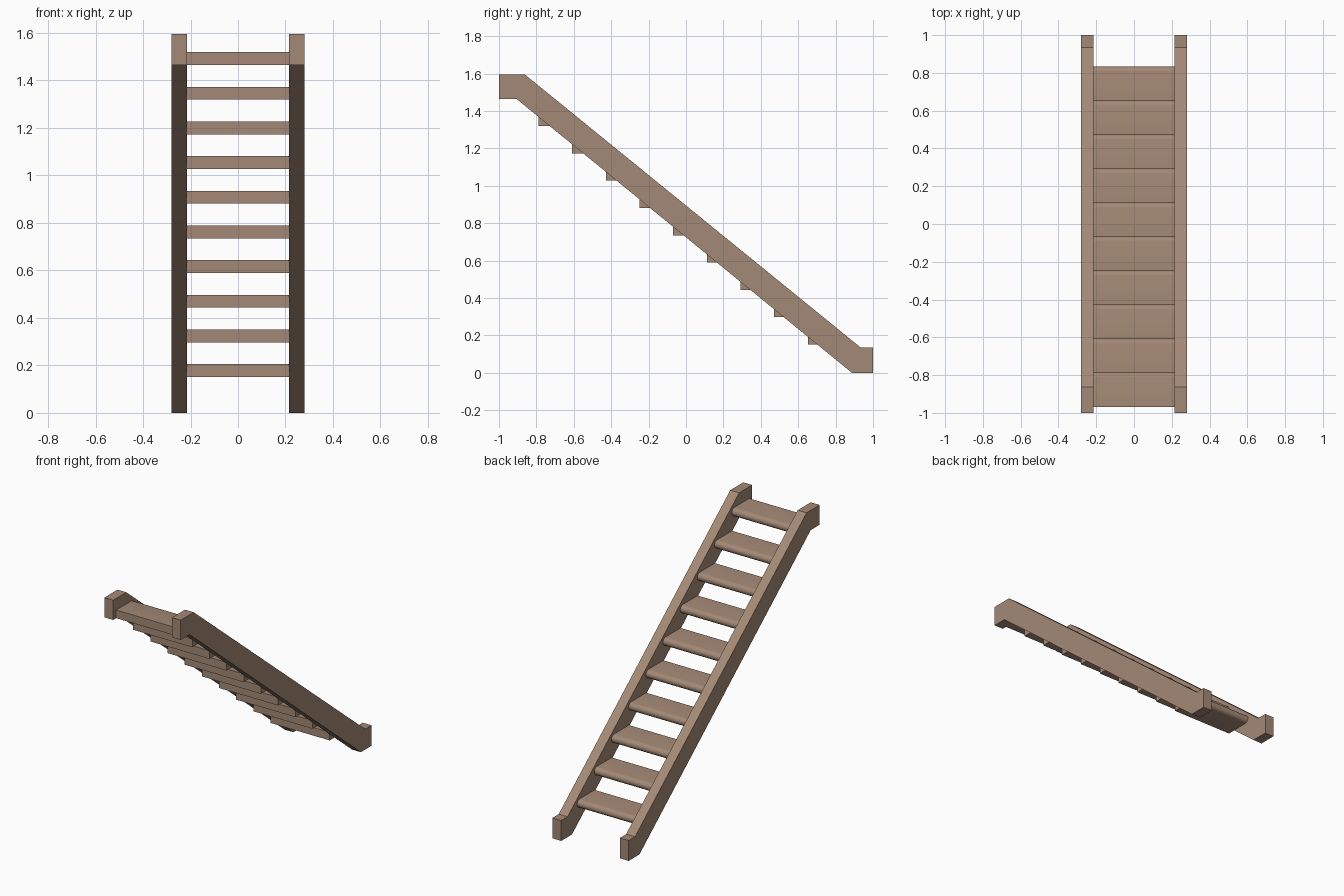
import bpy
import math

cube = bpy.data.objects.get("Cube")
if cube:
    bpy.data.objects.remove(cube, do_unlink=True)

wood = bpy.data.materials.new("warm_brown_wood")
wood.use_nodes = True
colour = (0.37, 0.25, 0.18, 1)
wood.diffuse_color = colour
bsdf = wood.node_tree.nodes["Principled BSDF"]
bsdf.inputs["Base Color"].default_value = colour
bsdf.inputs["Roughness"].default_value = 0.8


def extrude_x(name, profile, x0, x1):
    """Solid from a clockwise (y, z) profile, spanning x0 to x1."""
    n = len(profile)
    verts = [(x, y, z) for x in (x0, x1) for y, z in profile]
    faces = [tuple(range(n)), tuple(reversed(range(n, 2 * n)))]
    faces += [(i, i + n, (i + 1) % n + n, (i + 1) % n) for i in range(n)]
    mesh = bpy.data.meshes.new(name)
    mesh.from_pydata(verts, [], faces)
    mesh.materials.append(wood)
    obj = bpy.data.objects.new(name, mesh)
    bpy.context.collection.objects.link(obj)
    bpy.ops.object.select_all(action="DESELECT")
    obj.select_set(True)
    bpy.context.view_layer.objects.active = obj
    bpy.ops.object.shade_smooth_by_angle(angle=math.radians(30))
    return obj


# Side stringers: sloped boards with level ends
stringer = [(-1, 1.465), (-1, 1.596), (-0.863, 1.596), (0.934, 0.135),
            (1, 0.135), (1, 0), (0.887, 0), (-0.907, 1.465)]
extrude_x("left_stringer", stringer, 0.215, 0.28)
extrude_x("right_stringer", stringer, -0.28, -0.215)

# Treads: flat boards with a half-round nosing on the climbing side
STEPS, DEPTH, THICK = 10, 0.183, 0.054
radius = THICK / 2
nosing = []
for k in range(9):
    a = math.pi / 2 - math.pi * k / 8
    nosing.append((DEPTH - radius + radius * math.cos(a),
                   radius + radius * math.sin(a)))
board = [(0, 0), (0, THICK)] + nosing
for i in range(STEPS):
    y, z = 0.651 - 0.18 * i, 0.151 + 0.146 * i
    extrude_x(f"tread_{i + 1}", [(y + p, z + q) for p, q in board], -0.217, 0.217)
